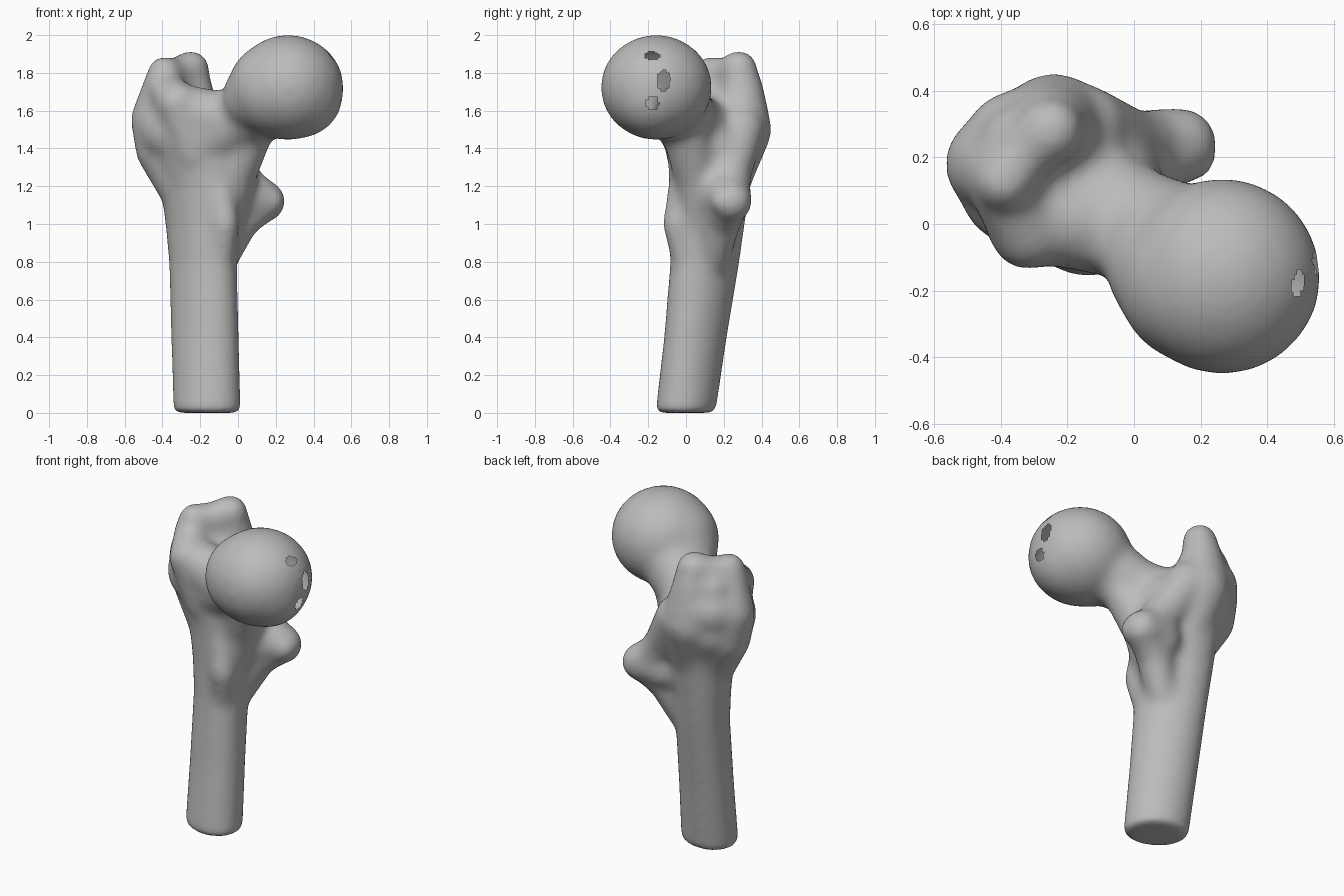
import bpy
import bmesh
import math
from mathutils import Matrix, Vector

cube = bpy.data.objects.get("Cube")
if cube:
    bpy.data.objects.remove(cube, do_unlink=True)

# One plain grey for the whole bone
grey = bpy.data.materials.new("bone_grey")
grey.use_nodes = True
grey.diffuse_color = (0.5, 0.5, 0.5, 1)
for node in grey.node_tree.nodes:
    if node.type == 'BSDF_PRINCIPLED':
        node.inputs["Base Color"].default_value = (0.5, 0.5, 0.5, 1)
        node.inputs["Roughness"].default_value = 0.6

bm = bmesh.new()


def ball(centre, radii):
    matrix = Matrix.Translation(centre) @ Matrix.Diagonal((*radii, 1))
    bmesh.ops.create_icosphere(bm, subdivisions=3, radius=1, matrix=matrix)


def limb(*stations):
    """Rounded, tapering mass through stations of (x, y, z, radius)."""
    for a, b in zip(stations, stations[1:]):
        start, end = Vector(a), Vector(b)
        length = (end.xyz - start.xyz).length
        steps = max(2, math.ceil(length / (0.25 * min(a[3], b[3]))))
        for i in range(steps + 1):
            p = start.lerp(end, i / steps)
            ball(p.xyz, (p.w, p.w, p.w))


def loft(sections, sides=40):
    """Closed tube through level, slanted ovals of (z, x, y, radius x, radius y, skew)."""
    rings = []
    for z, x, y, rx, ry, skew in sections:
        angles = [math.tau * i / sides for i in range(sides)]
        rings.append([bm.verts.new((x + rx * math.cos(t), y + ry * math.sin(t - skew), z))
                      for t in angles])
    for low, high in zip(rings, rings[1:]):
        for i in range(sides):
            j = (i + 1) % sides
            bm.faces.new((low[i], low[j], high[j], high[i]))
    bm.faces.new(rings[0][::-1])
    bm.faces.new(rings[-1])


# Shaft, leaning back and flaring at the top
loft([(0, -.163, -.003, .18, .16, .15),
      (.4, -.175, .05, .18, .167, .24),
      (.8, -.185, .1, .181, .184, .3),
      (1, -.19, .115, .195, .197, .3),
      (1.2, -.185, .125, .225, .215, .25),
      (1.4, -.2, .14, .29, .24, .1),
      (1.5, -.22, .14, .26, .22, 0)])

# Head, fuller below and towards the neck
ball((.265, -.157, 1.723), (.297, .297, .281))
ball((.32, -.175, 1.692), (.24, .24, .24))
limb((.2, -.17, 1.715, .255), (.1, -.135, 1.67, .185))

# Neck and the buttress below it
limb((-.22, .1, 1.44, .21), (0, 0, 1.55, .172), (.15, -.08, 1.65, .2))
limb((.06, 0, 1.48, .125), (-.03, .06, 1.25, .125), (-.1, .09, .95, .11))

# Large outer knob: side wall, back wall and curved top ridge
limb((-.39, .13, 1.8, .09), (-.42, .18, 1.55, .15),
     (-.39, .18, 1.4, .155), (-.27, .14, 1.15, .13))
limb((-.25, .28, 1.82, .095), (-.25, .295, 1.7, .12),
     (-.24, .28, 1.5, .175), (-.2, .2, 1.22, .14))
limb((-.39, .13, 1.79, .095), (-.325, .215, 1.79, .09), (-.25, .28, 1.82, .1))
limb((-.42, .18, 1.55, .145), (-.36, .25, 1.58, .15), (-.25, .29, 1.58, .15))
limb((-.34, .23, 1.7, .13), (-.34, .23, 1.45, .16), (-.25, .17, 1.2, .13))

# Front lip of the knob, the wall running into the neck and the core
limb((-.4, .11, 1.73, .095), (-.32, -.025, 1.64, .115), (-.22, .02, 1.38, .13))
limb((-.33, .01, 1.63, .12), (-.1, 0, 1.55, .155))
limb((-.34, .12, 1.5, .19), (-.2, .1, 1.47, .2))

# Small inner knob, its flare and the crest leading to it
limb((0, .2, 1.12, .14), (.09, .225, 1.14, .125), (.14, .24, 1.12, .112))
limb((.1, .22, 1.11, .1), (.17, .205, 1.12, .08))
limb((.12, .23, 1.1, .1), (.01, .19, 1.02, .105), (-.09, .14, .82, .095))
limb((-.15, .29, 1.5, .13), (-.02, .23, 1.28, .12), (.07, .23, 1.15, .11))

# Low ridge on the front of the shaft
limb((-.1, -.01, 1.2, .085), (-.07, -.048, 1, .078), (-.09, -.005, .82, .075))

mesh = bpy.data.meshes.new("bone_masses")
bm.to_mesh(mesh)
bm.free()
masses = bpy.data.objects.new("bone_masses", mesh)
bpy.context.collection.objects.link(masses)


def fuse():
    remesh = masses.modifiers.new("fuse", 'REMESH')
    remesh.mode = 'VOXEL'
    remesh.voxel_size = .016


def soften(iterations):
    smooth = masses.modifiers.new("soften", 'SMOOTH')
    smooth.factor = .5
    smooth.iterations = iterations


def swell(distance):
    displace = masses.modifiers.new("swell", 'DISPLACE')
    displace.mid_level = 0
    displace.strength = distance


# Fuse the masses into one skin; swelling and shrinking it fills the creases
fuse()
soften(6)
swell(.03)
fuse()
soften(6)
swell(-.03)
fuse()
soften(12)
graph = bpy.context.evaluated_depsgraph_get()
skin = bpy.data.meshes.new_from_object(masses.evaluated_get(graph))
skin.name = "thigh_bone"
bpy.data.objects.remove(masses, do_unlink=True)

bm = bmesh.new()
bm.from_mesh(skin)

# Stand it on the floor
low = min(v.co.z for v in bm.verts)
bmesh.ops.translate(bm, verts=bm.verts, vec=(0, 0, -low))

# Small ragged gaps worn into the outer side of the head
gaps = [(-.18, 1.89, .04, .022), (-.12, 1.76, .035, .05), (-.18, 1.64, .035, .035)]


def worn(face):
    c = face.calc_center_median()
    return c.x > .4 and any(((c.y - y) / a) ** 2 + ((c.z - z) / b) ** 2 < 1
                            for y, z, a, b in gaps)


bmesh.ops.delete(bm, geom=[f for f in bm.faces if worn(f)], context='FACES')
bm.to_mesh(skin)
bm.free()

skin.materials.clear()
skin.materials.append(grey)
bone = bpy.data.objects.new("thigh_bone", skin)
bpy.context.collection.objects.link(bone)
bpy.context.view_layer.objects.active = bone
bone.select_set(True)
bpy.ops.object.shade_smooth_by_angle(angle=math.radians(50))
